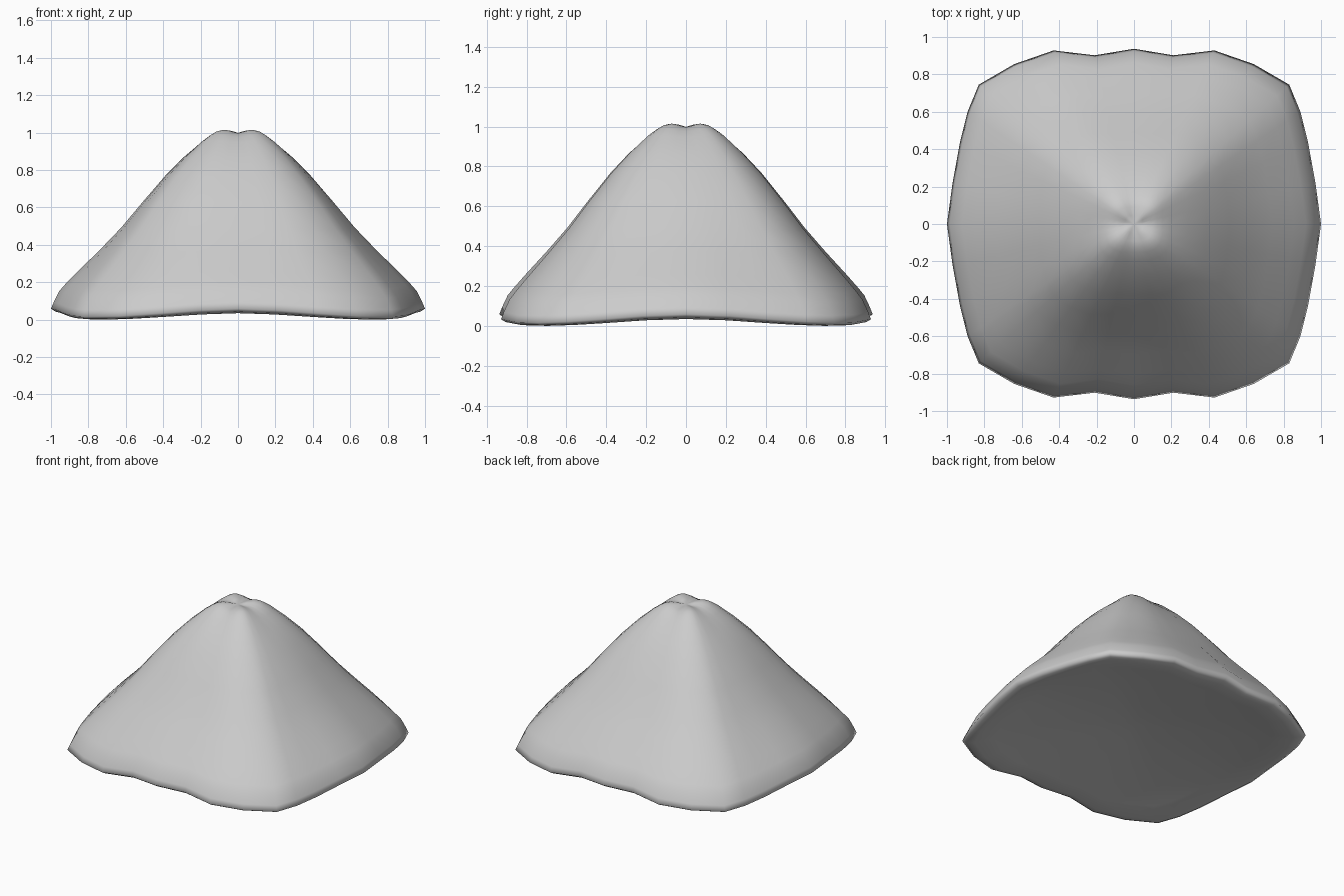
import bpy, math

if "Cube" in bpy.data.objects:
    bpy.data.objects.remove(bpy.data.objects["Cube"])

# Hem outline of one quadrant, from the side (+x) to the back (+y)
QUARTER = [(1.0, 0.0), (0.97, 0.22), (0.93, 0.44), (0.89, 0.60), (0.83, 0.745),
           (0.64, 0.855), (0.43, 0.928), (0.21, 0.902), (0.0, 0.937)]
# Draped top: fraction of the way out to the hem, height
TOP = [(0.05, 1.015), (0.10, 1.018), (0.135, 1.01), (0.165, 0.995), (0.21, 0.965),
       (0.31, 0.88), (0.41, 0.78), (0.53, 0.64), (0.64, 0.505), (0.75, 0.385),
       (0.86, 0.27), (0.92, 0.205), (0.955, 0.165), (0.985, 0.105), (1.0, 0.07)]
# Tucked hem and shallow hollow underside
UNDER = [(0.975, 0.054), (0.93, 0.046), (0.82, 0.06), (0.65, 0.08),
         (0.45, 0.10), (0.25, 0.12), (0.10, 0.13)]

# Mirror the quadrant into the full outline, counter-clockwise
half = QUARTER + [(-x, y) for x, y in QUARTER[-2::-1]]
outline = half + [(x, -y) for x, y in half[-2:0:-1]]
n = len(outline)


def ring(f, z, upper):
    """One ring, blending from a softly ridged peak to the squarish hem."""
    blend = min(1.0, f * 1.1)
    points = []
    for x, y in outline:
        a = math.atan2(y, x)
        corner = math.sin(2 * a) ** 2
        r = f * ((0.91 + 0.14 * corner) * (1 - blend) + math.hypot(x, y) * blend)
        drop = 0.043 * corner * f ** 3
        if upper:  # four small bumps around the peak
            drop += (0.5 - corner) * 0.02 * max(0, 1 - abs(f - 0.13) / 0.2)
        points.append((r * math.cos(a), r * math.sin(a), z - drop))
    return points


rings = [ring(f, z, True) for f, z in TOP] + [ring(f, z, False) for f, z in UNDER]
verts = [(0, 0, 1.01)] + [p for r in rings for p in r] + [(0, 0, 0.132)]
last = len(verts) - 1

faces = [(0, 1 + j, 1 + (j + 1) % n) for j in range(n)]
for i in range(len(rings) - 1):
    u, d = 1 + i * n, 1 + (i + 1) * n
    for j in range(n):
        k = (j + 1) % n
        faces.append((u + j, d + j, d + k, u + k))
faces += [(last, last - n + (j + 1) % n, last - n + j) for j in range(n)]

low = min(v[2] for v in verts)
verts = [(x, y, z - low) for x, y, z in verts]

# Draped cloth, smooth all over
mesh = bpy.data.meshes.new("draped_cloth")
mesh.from_pydata(verts, [], faces)
cloth = bpy.data.objects.new("draped_cloth", mesh)
bpy.context.collection.objects.link(cloth)
for p in mesh.polygons:
    p.use_smooth = True
